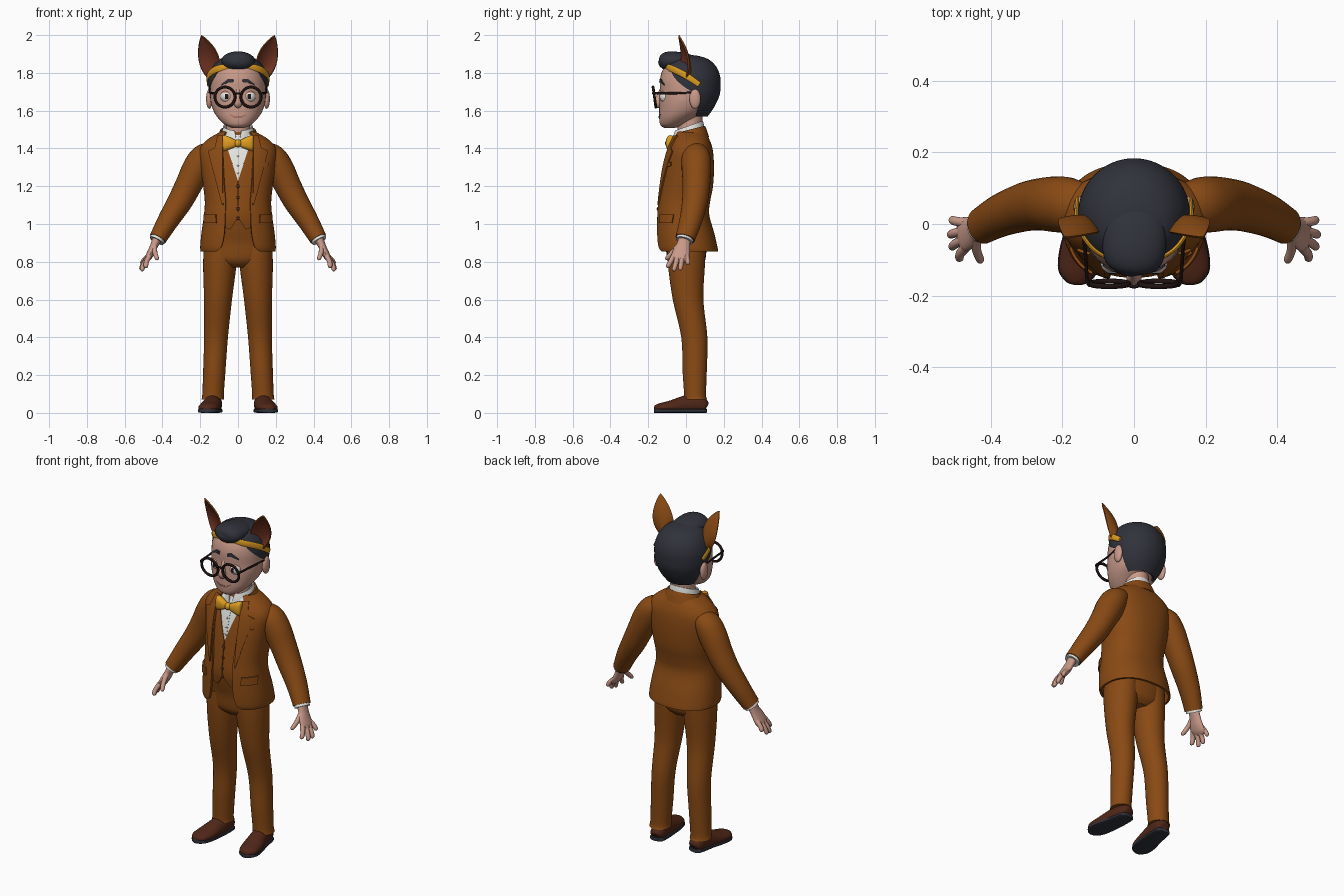
import bpy, bmesh, math
from mathutils import Vector

if "Cube" in bpy.data.objects:
    bpy.data.objects.remove(bpy.data.objects["Cube"])

def material(name, *rgb):
    m = bpy.data.materials.new(name)
    m.use_nodes = True
    m.diffuse_color = (*rgb, 1)
    m.node_tree.nodes["Principled BSDF"].inputs["Base Color"].default_value = (*rgb, 1)
    return m

SUIT = material("suit brown", 0.25, 0.068, 0.007)
SKIN = material("skin", 0.58, 0.32, 0.25)
HAIR = material("charcoal hair", 0.03, 0.032, 0.043)
GOLD = material("gold satin", 0.74, 0.34, 0.015)
WHITE = material("shirt white", 0.78, 0.78, 0.75)
INNER = material("inner ear red brown", 0.16, 0.032, 0.015)
LEATHER = material("shoe leather", 0.08, 0.02, 0.009)
FRAME = material("dark frames", 0.014, 0.006, 0.006)
LIP = material("lips", 0.42, 0.17, 0.14)
X, Y, Z = Vector((1, 0, 0)), Vector((0, 1, 0)), Vector((0, 0, 1))
parts = []

def finish(name, bm, mats, mirror=False, thick=0, offset=-1, inner=0):
    me = bpy.data.meshes.new(name)
    bm.to_mesh(me)
    bm.free()
    ob = bpy.data.objects.new(name, me)
    bpy.context.collection.objects.link(ob)
    for m in mats:
        me.materials.append(m)
    if thick:
        s = ob.modifiers.new("thickness", "SOLIDIFY")
        s.thickness, s.offset, s.material_offset = thick, offset, inner
    if mirror:
        ob.modifiers.new("mirror", "MIRROR")
    parts.append(ob)
    return ob

def smooth(rows, steps=5):
    """Catmull-Rom interpolation of whole rows."""
    out = []
    for i in range(len(rows) - 1):
        quad = [rows[max(0, min(len(rows) - 1, i + k))] for k in (-1, 0, 1, 2)]
        for s in range(steps):
            t = s / steps
            out.append([b + 0.5 * t * (c - a + t * (2*a - 5*b + 4*c - d + t * (3*(b - c) + d - a)))
                        for a, b, c, d in zip(*quad)])
    return out + [list(rows[-1])]

def skin_rings(rings, closed):
    bm = bmesh.new()
    vs = [[bm.verts.new(p) for p in r] for r in rings]
    n = len(vs[0])
    for a, b in zip(vs, vs[1:]):
        for i in range(n if closed else n - 1):
            j = (i + 1) % n
            bm.faces.new((a[i], a[j], b[j], b[i]))
    if closed:
        bm.faces.new(vs[0])
        bm.faces.new(vs[-1])
    bmesh.ops.recalc_face_normals(bm, faces=bm.faces)
    return bm

def power_trig(a, n):
    s, c = math.sin(a), math.cos(a)
    return (math.copysign(abs(s) ** (2 / n), s), math.copysign(abs(c) ** (2 / n), c))

def stack(name, rows, mat, n=2, x=0, tilt=0, sides=40, **kw):
    """Level rings: z, front y, back y, half width, and an optional front gap in degrees."""
    opened, rings = len(rows[0]) > 4, []
    for r in smooth(rows):
        z, f, b, w = r[:4]
        cx = x(z) if callable(x) else x
        g = math.radians(max(0, r[4])) if opened else 0
        ring = []
        for i in range(sides + opened):
            s, c = power_trig(g + (math.tau - 2 * g) * i / sides, n)
            y = (f + b) / 2 - c * (b - f) / 2
            ring.append((cx + s * w, y, z + tilt * y))
        rings.append(ring)
    return finish(name, skin_rings(rings, not opened), [mat], **kw)

def tube(name, rows, mat, ref=Y, n=2, sides=20, floor=None, **kw):
    """Rings across a path: x, y, z, radius sideways, radius along ref."""
    rows = smooth(rows)
    pts, rings = [Vector(r[:3]) for r in rows], []
    for i, r in enumerate(rows):
        t = (pts[min(i + 1, len(pts) - 1)] - pts[max(i - 1, 0)]).normalized()
        a = t.cross(ref).normalized()
        b = a.cross(t)
        ring = []
        for k in range(sides):
            s, c = power_trig(math.tau * k / sides, n)
            p = pts[i] + a * c * max(r[3], 0.001) + b * s * max(r[4], 0.001)
            if floor is not None:
                p.z = max(p.z, floor)
            ring.append(p)
        rings.append(ring)
    return finish(name, skin_rings(rings, True), [mat], **kw)

def sheet(name, fn, nu, nv, mats, facing, **kw):
    bm = skin_rings([[fn(u / nu, v / nv) for v in range(nv + 1)] for u in range(nu + 1)], False)
    bm.normal_update()
    if sum((f.normal for f in bm.faces), Vector()).dot(facing) < 0:
        bmesh.ops.reverse_faces(bm, faces=bm.faces)
    return finish(name, bm, mats, **kw)

def front_y(rows, n, x, z):
    dense = sorted(smooth(rows))
    z = max(dense[0][0], min(dense[-1][0] - 1e-5, z))
    lo, hi = next((a, b) for a, b in zip(dense, dense[1:]) if a[0] <= z < b[0])
    k = (z - lo[0]) / (hi[0] - lo[0])
    f, b, w = [p + (q - p) * k for p, q in zip(lo[1:4], hi[1:4])]
    return (f + b) / 2 - (b - f) / 2 * (1 - min(0.97, abs(x) / w) ** n) ** (1 / n)

def plate(name, rows, n, left, right, mat, lift=0.0, thick=0.005, **kw):
    """Thin panel between two (x, z) edges, laid on the front of a stack."""
    def along(edge, u):
        i = min(int(u * (len(edge) - 1) + 1e-6), len(edge) - 2)
        return Vector(edge[i]).lerp(Vector(edge[i + 1]), u * (len(edge) - 1) - i)
    def fn(u, v):
        p = along(left, u).lerp(along(right, u), v)
        return (p.x, front_y(rows, n, p.x, p.y) - lift, p.y)
    return sheet(name, fn, 6 * (len(left) - 1), 8, [mat], -Y, thick=thick, offset=1, **kw)

def ball(name, loc, radii, mats, rule=None, **kw):
    bm = bmesh.new()
    bmesh.ops.create_uvsphere(bm, u_segments=24, v_segments=16, radius=1)
    for f in bm.faces:
        f.material_index = rule(f.calc_center_median().normalized()) if rule else 0
    for v in bm.verts:
        v.co = Vector([c * r + o for c, r, o in zip(v.co, radii, loc)])
    return finish(name, bm, mats, **kw)

# Legs and shoes
stack("trouser_legs", [(0.07, -0.012, 0.112, 0.06), (0.1, -0.01, 0.106, 0.057), (0.22, -0.018, 0.11, 0.059),
      (0.4, -0.025, 0.113, 0.063), (0.6, -0.07, 0.092, 0.074), (0.78, -0.095, 0.1, 0.088),
      (0.9, -0.1, 0.105, 0.09)], SUIT, x=lambda z: 0.137 - 0.052 * z, mirror=True)
shoe = [(.125, .108, .03, .02, .018), (.126, .097, .035, .038, .038), (.13, .05, .045, .046, .055),
        (.137, -.01, .04, .05, .05), (.15, -.08, .03, .056, .036), (.16, -.135, .027, .05, .025),
        (.165, -.163, .025, .026, .015), (.166, -.17, .025, .002, .002)]
tube("shoes", shoe, LEATHER, ref=Z, floor=0.015, sides=28, mirror=True)
tube("shoe_soles", [(x, y, .011, a + .003, .011) for x, y, z, a, b in shoe], HAIR, ref=Z, n=4, mirror=True)

# Torso: inner body, waistcoat, shirt front and open jacket
jacket = [(0.855, -.15, .17, .198, 32), (0.88, -.157, .166, .2, 23), (0.95, -.16, .15, .194, 19),
          (1.05, -.158, .123, .18, 19), (1.12, -.152, .128, .176, 19), (1.2, -.142, .143, .184, 20),
          (1.3, -.125, .148, .198, 20), (1.39, -.1, .142, .205, 20), (1.445, -.078, .125, .165, 24),
          (1.49, -.06, .1, .09, 42)]
body = [(0.77, -.06, .07, .08), (0.81, -.097, .102, .165), (0.9, -.11, .11, .178), (0.97, -.128, .115, .172)]
body += [(z, f + .016, b - .016, w - .016) for z, f, b, w, g in jacket[3:]]
stack("inner_body", body, SUIT, n=2.2)
stack("jacket", jacket, SUIT, n=2.3, sides=60, thick=0.012)
plate("shirt_front", body, 2.2, [(-.07, 1.47), (-.062, 1.4), (-.001, 1.23)],
      [(.07, 1.47), (.062, 1.4), (.001, 1.23)], WHITE, thick=0.004)
plate("shirt_placket", body, 2.2, [(-.012, 1.44), (-.01, 1.26)], [(.012, 1.44), (.01, 1.26)], WHITE, lift=0.004, thick=0.002)
plate("waistcoat_fronts", body, 2.2, [(.066, 1.43), (.002, 1.235), (.002, 1.03), (.04, .972)],
      [(.1, 1.43), (.1, 1.235), (.1, 1.03), (.075, .985)], SUIT, thick=0.008, mirror=True)
for i, z in enumerate((1.2, 1.14, 1.08, 1.03)):
    ball(f"waistcoat_button_{i + 1}", (0, front_y(body, 2.2, 0, z) - .009, z), (.009, .005, .009), [LEATHER])
for i, z in enumerate((1.36, 1.31, 1.27)):
    ball(f"shirt_button_{i + 1}", (0, front_y(body, 2.2, 0, z) - .006, z), (.005, .003, .005), [WHITE])
plate("jacket_lapels", jacket, 2.3, [(.07, 1.465), (.08, 1.4), (.08, 1.375), (.078, 1.1)],
      [(.105, 1.465), (.122, 1.4), (.156, 1.385), (.082, 1.1)], SUIT, thick=0.008, mirror=True)
plate("pocket_flaps", jacket, 2.3, [(.115, 1.05), (.112, 1.005)], [(.174, 1.05), (.176, 1.005)], SUIT, thick=0.008, mirror=True)
plate("breast_pocket", jacket, 2.3, [(.105, 1.315), (.107, 1.295)], [(.16, 1.328), (.16, 1.308)], SUIT, thick=0.006)
stack("jacket_collar", [(1.43, -.085, .122, .125, 58), (1.47, -.075, .11, .104, 52), (1.495, -.07, .1, .093, 48)],
      SUIT, tilt=0.25, thick=0.01)
stack("shirt_collar", [(1.455, -.075, .1, .09, 6), (1.49, -.068, .095, .083, 9), (1.515, -.06, .09, .077, 14)],
      WHITE, tilt=0.35, thick=0.007)

# Bow tie
tube("bow_tie_wings", [(.005, -.088, 1.427, .01, .014), (.03, -.088, 1.427, .019, .026), (.06, -.084, 1.428, .023, .039),
     (.076, -.08, 1.428, .018, .042), (.082, -.079, 1.428, .006, .036)], GOLD, ref=Z, n=2.6, mirror=True)
ball("bow_tie_knot", (0, -.092, 1.427), (.019, .019, .021), [GOLD])

# Sleeves, cuffs and hands
tube("sleeves", [(.13, .05, 1.385, .05, .06), (.18, .053, 1.355, .07, .076), (.217, .055, 1.295, .077, .078),
     (.26, .055, 1.21, .071, .073), (.307, .047, 1.12, .066, .068), (.37, .025, 1.018, .056, .06),
     (.425, -.005, .922, .046, .052)], SUIT, sides=28, mirror=True)
tube("shirt_cuffs", [(.415, .0, .94, .04, .046), (.431, -.009, .911, .041, .046)], WHITE, mirror=True)
tube("palms", [(.425, -.007, .93, .028, .032), (.442, -.014, .89, .021, .036), (.46, -.025, .85, .02, .046),
     (.477, -.03, .82, .017, .048), (.488, -.034, .802, .008, .036)], SKIN, mirror=True)
fingers = {"thumbs": ((.442, -.035, .89), (.428, -.108, .81)), "index_fingers": ((.47, -.065, .83), (.49, -.1, .768)),
           "middle_fingers": ((.475, -.044, .825), (.512, -.066, .75)), "ring_fingers": ((.475, -.02, .825), (.517, -.031, .755)),
           "little_fingers": ((.47, .003, .835), (.513, .012, .785))}
for name, (a, b) in fingers.items():
    a, b = Vector(a), Vector(b)
    mid = a.lerp(b, 0.5) + X * 0.005
    tube(name, [(*p, r, r) for p, r in ((a, .014), (mid, .013), (a.lerp(b, 0.9), .011), (b, .001))],
         SKIN, ref=X, sides=12, mirror=True)

# Head
head = [(1.508, -.115, -.06, .03), (1.525, -.136, -.01, .068), (1.56, -.142, .05, .105), (1.6, -.142, .11, .13),
        (1.65, -.141, .145, .145), (1.7, -.138, .16, .147), (1.77, -.137, .165, .143), (1.83, -.115, .145, .12),
        (1.87, -.065, .095, .07)]
stack("neck", [(1.44, -.05, .085, .07), (1.5, -.045, .085, .064), (1.6, -.045, .09, .062)], SKIN)
stack("head", head, SKIN, n=2.1)
ball("human_ears", (.152, .048, 1.662), (.017, .03, .052), [SKIN], mirror=True)
tube("nose", [(0, -.13, 1.715, .01, .008), (0, -.142, 1.68, .013, .013), (0, -.15, 1.645, .021, .02),
     (0, -.147, 1.625, .018, .014), (0, -.142, 1.615, .004, .004)], SKIN)
ball("eyes", (.06, -.106, 1.675), (.034, .034, .034), [WHITE, FRAME, SKIN],
     lambda d: 2 if d.z > 0.5 else (1 if d.y < -0.92 else 0), mirror=True)
plate("eyebrows", head, 2.1, [(.024, 1.766), (.05, 1.768), (.084, 1.742)], [(.026, 1.748), (.05, 1.75), (.086, 1.734)],
      HAIR, mirror=True)
plate("mouth", head, 2.1, [(-.045, 1.582), (-.02, 1.572), (.02, 1.572), (.045, 1.582)],
      [(-.045, 1.579), (-.02, 1.562), (.02, 1.562), (.045, 1.579)], LIP, thick=0.003)

# Hair with swept quiff
stack("hair", [(1.57, -.03, .115, .088, 100), (1.62, -.08, .15, .128, 104), (1.68, -.117, .177, .15, 100),
      (1.73, -.127, .183, .156, 74), (1.78, -.129, .181, .153, 54), (1.83, -.12, .162, .135, 42),
      (1.87, -.09, .122, .1, 24), (1.89, -.045, .065, .05, 8), (1.895, .009, .011, .001, 0)], HAIR, thick=0.016)
tube("quiff", [(.01, .07, 1.865, .04, .015), (.005, .0, 1.868, .08, .036), (0, -.07, 1.864, .088, .05),
     (-.004, -.115, 1.86, .074, .046), (-.006, -.138, 1.857, .04, .026), (-.006, -.147, 1.857, .002, .002)],
     HAIR, ref=Z, sides=28)

# Headband with animal ears
tube("headband", [(.158, .07, 1.738, .005, .014), (.158, .0, 1.785, .006, .017), (.118, -.066, 1.818, .006, .018),
     (.06, -.1, 1.83, .006, .018), (0, -.11, 1.832, .006, .018)], GOLD, ref=Z, mirror=True)
EAR_BASE, EAR_AXIS = Vector((.125, .025, 1.785)), Vector((.068, -.06, .215))
EAR_FRONT = Vector((.3, -.95, -.2)).normalized()
EAR_SIDE = EAR_AXIS.cross(EAR_FRONT).normalized()

def ear_point(u, v):
    v = 2 * v - 1
    width = 0.058 * math.sin(math.pi * (0.13 + 0.87 * u ** 0.9)) ** 0.8
    bow = 0.035 * v * v * (1 - u) - 0.018 * math.sin(math.pi * u)
    return EAR_BASE + EAR_AXIS * u + EAR_SIDE * v * width + EAR_FRONT * bow

sheet("animal_ears", ear_point, 24, 14, [SUIT, INNER], -EAR_FRONT, thick=0.008, inner=1, mirror=True)

# Round glasses
bm = bmesh.new()
rings = [[(.069 + (.053 + .0075 * math.cos(b)) * math.cos(a), -.167 + .0075 * math.sin(b)
           - .14 * .053 * math.sin(a), 1.672 + (.053 + .0075 * math.cos(b)) * math.sin(a))
          for b in (math.tau * k / 10 for k in range(10))] for a in (math.tau * i / 40 for i in range(41))]
bm.free()
finish("glasses_rims", skin_rings(rings, True), [FRAME], mirror=True)
tube("glasses_bridge", [(-.02, -.17, 1.685, .005, .005), (0, -.175, 1.692, .005, .005), (.02, -.17, 1.685, .005, .005)],
     FRAME, ref=Z, sides=10)
tube("glasses_temples", [(.118, -.17, 1.69, .005, .007), (.13, -.16, 1.692, .005, .007), (.138, -.06, 1.692, .005, .006),
     (.155, .04, 1.697, .004, .005)], FRAME, ref=Z, sides=10, mirror=True)

# Apply modifiers and shade
bpy.ops.object.select_all(action="DESELECT")
for ob in parts:
    ob.select_set(True)
bpy.context.view_layer.objects.active = parts[0]
bpy.ops.object.convert(target="MESH")
bpy.ops.object.shade_smooth_by_angle(angle=math.radians(40))
